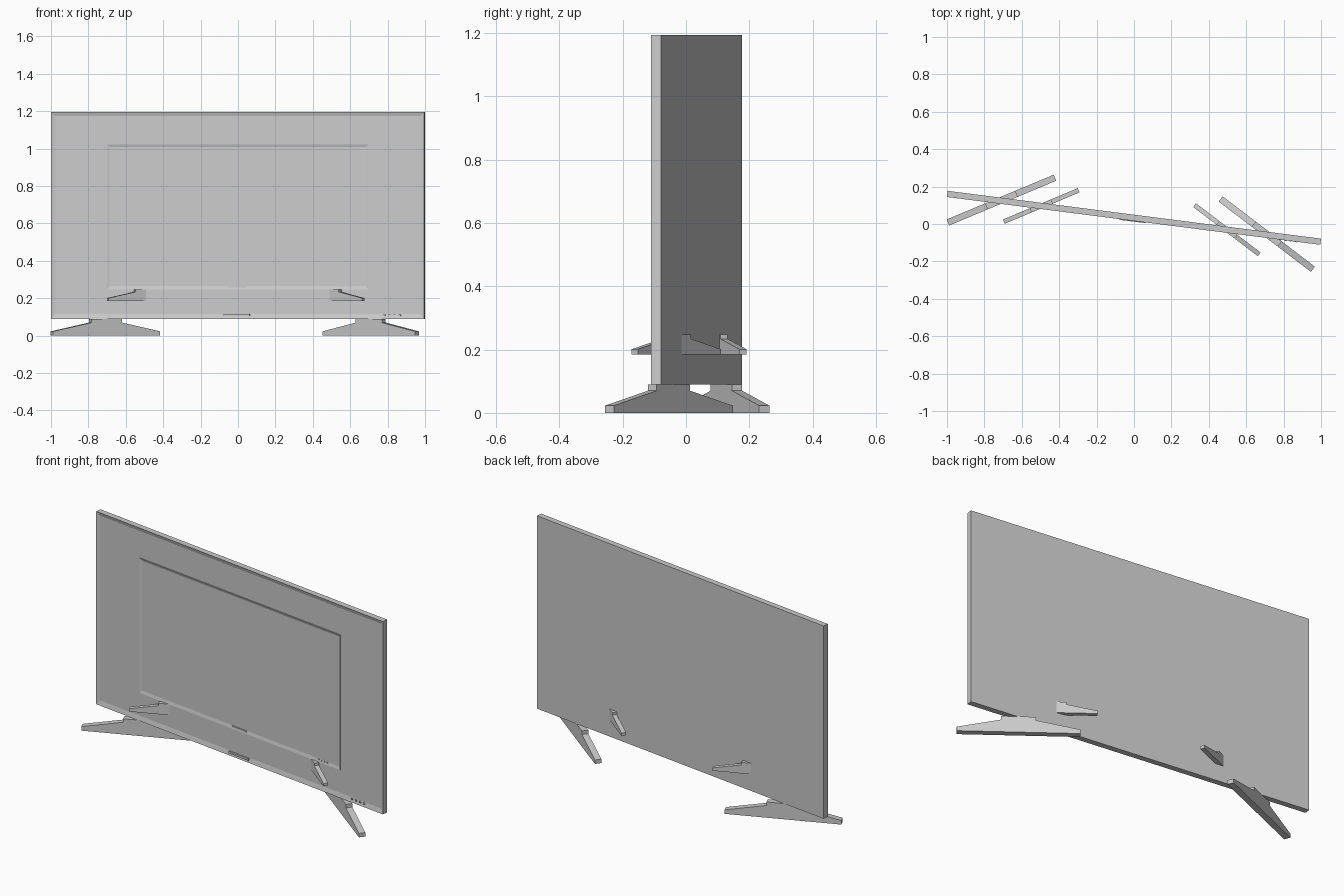
import bpy, bmesh, math
from mathutils import Matrix, Vector

if "Cube" in bpy.data.objects:
    bpy.data.objects.remove(bpy.data.objects["Cube"])

TURN = Matrix.Translation((0, 0.033, 0)) @ Matrix.Rotation(math.radians(-7.3), 4, 'Z')
# the set contains a second, 70% size copy of itself sunk into the screen
NESTED = Matrix.Translation((0, 0.007, 0.185)) @ Matrix.Scale(0.7, 4)


def finish(name, bm, matrix):
    bmesh.ops.recalc_face_normals(bm, faces=bm.faces)
    me = bpy.data.meshes.new(name)
    bm.to_mesh(me)
    bm.free()
    ob = bpy.data.objects.new(name, me)
    bpy.context.collection.objects.link(ob)
    me.transform(matrix)
    return ob


def box(bm, centre, size):
    m = Matrix.Translation(centre) @ Matrix.Diagonal((*size, 1))
    return bmesh.ops.create_cube(bm, size=1, matrix=m)


def panel(name, matrix, width=2.012, thick=0.033, z0=0.09, z1=1.195):
    bm = bmesh.new()
    box(bm, (0, 0, (z0 + z1) / 2), (width, thick, z1 - z0))
    bm.normal_update()
    front = min(bm.faces, key=lambda f: f.calc_center_median().y)
    bmesh.ops.inset_region(bm, faces=[front], thickness=0.029)
    for v in front.verts:              # sink the screen, deeper lower bezel
        v.co.y += 0.006
        if v.co.z < 0.5:
            v.co.z += 0.006
    finish(name, bm, matrix)


def foot(name, matrix, side, length=0.62, width=0.035):
    half = [(length / 2, 0), (length / 2, 0.023), (0.0875, 0.07), (0.0875, 0.09)]
    profile = half + [(-x, z) for x, z in reversed(half)]
    bm = bmesh.new()
    face = bm.faces.new([bm.verts.new((x, -width / 2, z)) for x, z in profile])
    ext = bmesh.ops.extrude_face_region(bm, geom=[face])
    verts = [g for g in ext['geom'] if isinstance(g, bmesh.types.BMVert)]
    bmesh.ops.translate(bm, vec=Vector((0, width, 0)), verts=verts)
    place = Matrix.Translation((side * 0.715, 0.004, 0)) @ Matrix.Rotation(math.radians(-30 * side), 4, 'Z')
    finish(name, bm, matrix @ place)


def television(prefix, matrix):
    panel(prefix + "screen_panel", matrix)
    for side, word in ((-1, "left"), (1, "right")):
        foot(prefix + word + "_foot", matrix, side)
    # button row and plain sensor bar on the lower bezel
    bm = bmesh.new()
    for i in range(4):
        box(bm, (0.79 + 0.028 * i, -0.0165, 0.11), (0.011, 0.006, 0.008))
    finish(prefix + "buttons", bm, matrix)
    bm = bmesh.new()
    box(bm, (-0.005, -0.0165, 0.109), (0.14, 0.008, 0.012))
    finish(prefix + "sensor_bar", bm, matrix)


television("", TURN)
television("inner_", NESTED @ TURN)
